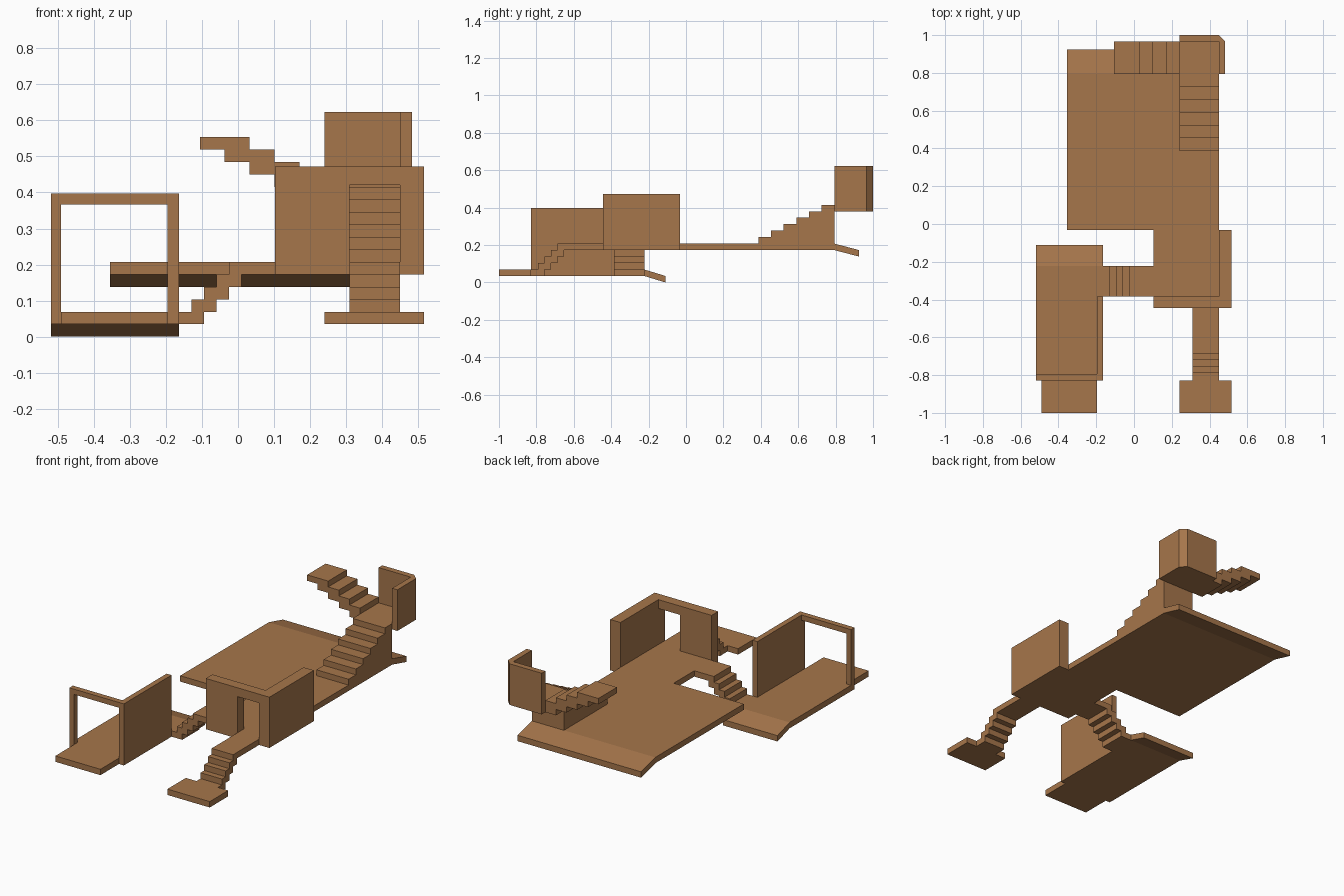
import bpy, bmesh
from mathutils import Vector

if "Cube" in bpy.data.objects:
    bpy.data.objects.remove(bpy.data.objects["Cube"])

U = 0.0346  # slab thickness and step height

wood = bpy.data.materials.new("wood")
wood.diffuse_color = (0.38, 0.18, 0.07, 1)
wood.use_nodes = True
wood.node_tree.nodes["Principled BSDF"].inputs["Base Color"].default_value = wood.diffuse_color


def prism(name, outline, offset):
    """Extrude a closed planar outline of 3D points by an offset vector."""
    bm = bmesh.new()
    face = bm.faces.new([bm.verts.new(p) for p in outline])
    ext = bmesh.ops.extrude_face_region(bm, geom=[face])
    verts = [g for g in ext["geom"] if isinstance(g, bmesh.types.BMVert)]
    bmesh.ops.translate(bm, verts=verts, vec=Vector(offset))
    bmesh.ops.recalc_face_normals(bm, faces=bm.faces)
    mesh = bpy.data.meshes.new(name)
    bm.to_mesh(mesh)
    bm.free()
    mesh.materials.append(wood)
    obj = bpy.data.objects.new(name, mesh)
    bpy.context.collection.objects.link(obj)
    return obj


def plan(name, pts, z0, z1):
    return prism(name, [(x, y, z0) for x, y in pts], (0, 0, z1 - z0))


def side_x(name, pts, x0, x1):
    """Profile in (y, z), extruded along x."""
    return prism(name, [(x0, y, z) for y, z in pts], (x1 - x0, 0, 0))


def side_y(name, pts, y0, y1):
    """Profile in (x, z), extruded along y."""
    return prism(name, [(x, y0, z) for x, z in pts], (0, y1 - y0, 0))


def rect(a0, a1, b0, b1):
    return [(a0, b0), (a1, b0), (a1, b1), (a0, b1)]


def flight(low, high, first, tread, base):
    """Open zigzag stair profile with four risers, from level `base` upwards.
    low / high are the outer ends, first is the lowest riser, tread is signed."""
    top, under = [(low, base + U)], [(low, base)]
    for i in range(4):
        a = first + i * tread
        top += [(a, base + U * (i + 1)), (a, base + U * (i + 2))]
        under += [(a + tread, base + U * i), (a + tread, base + U * (i + 1))]
    top.append((high, base + U * 5))
    under.append((high, base + U * 4))
    return top + under[::-1]


# Main floor with the room floor as one outline, plus its drooping back edge
plan("main_floor", [(-0.355, -0.031), (0.102, -0.031), (0.102, -0.384),
                    (0.449, -0.384), (0.449, 0.793), (-0.355, 0.793)], 5 * U, 6 * U)
side_x("main_floor_ramp", [(0.793, 5 * U), (0.925, 4 * U), (0.925, 5 * U), (0.793, 6 * U)],
       -0.355, 0.449)

# Room walls: front wall with a doorway, and right wall
side_y("room_front_wall", [(0.102, 5 * U), (0.309, 5 * U), (0.309, 0.42), (0.449, 0.42),
                           (0.449, 5 * U), (0.516, 5 * U), (0.516, 0.472), (0.102, 0.472)],
       -0.445, -0.384)
plan("room_right_wall", rect(0.449, 0.516, -0.384, -0.031), 5 * U, 0.472)

# Front stairs leading from the doorway down to a small platform
side_x("front_stairs", flight(-0.828, -0.384, -0.790, U, U), 0.309, 0.449)
plan("front_platform", rect(0.24, 0.516, -1.0, -0.828), U, 2 * U)

# Side stairs leading left to the lower terrace
side_y("side_stairs", flight(-0.164, 0.102, -0.129, U, U), -0.384, -0.223)

# Lower terrace floor with ramp and front step-out
side_x("terrace_floor", [(-0.828, U), (-0.223, U), (-0.110, 0), (-0.110, U),
                         (-0.223, 2 * U), (-0.828, 2 * U)], -0.519, -0.164)
plan("terrace_front_platform", rect(-0.490, -0.196, -1.0, -0.828), U, 2 * U)

# Terrace open frame and solid right wall
side_y("terrace_frame", [(-0.519, 2 * U), (-0.490, 2 * U), (-0.490, 0.366), (-0.196, 0.366),
                         (-0.196, 2 * U), (-0.164, 2 * U), (-0.164, 0.397), (-0.519, 0.397)],
       -0.828, -0.795)
plan("terrace_right_wall", rect(-0.196, -0.164, -0.795, -0.384), 2 * U, 0.397)

# Solid stairs rising to the upper landing
profile = [(0.793, 6 * U), (0.387, 6 * U)]
T = (0.793 - 0.387) / 6
for i in range(6):
    profile += [(0.387 + i * T, (7 + i) * U), (0.387 + (i + 1) * T, (7 + i) * U)]
# drop the duplicate riser corners at the bottom by starting straight up
side_x("upper_stairs", profile, 0.24, 0.449)

# Upper landing with a chamfered corner wall
plan("upper_landing", rect(0.24, 0.449, 0.793, 0.966), 11 * U, 12 * U)
plan("landing_wall", [(0.24, 0.966), (0.449, 0.966), (0.449, 0.793), (0.483, 0.793),
                      (0.483, 0.966), (0.449, 1.0), (0.24, 1.0)], 11 * U, 18 * U)

# Top stairs rising left from the landing
side_y("top_stairs", flight(0.24, -0.105, 0.24, -2 * U, 11 * U)[1:], 0.793, 0.966)
